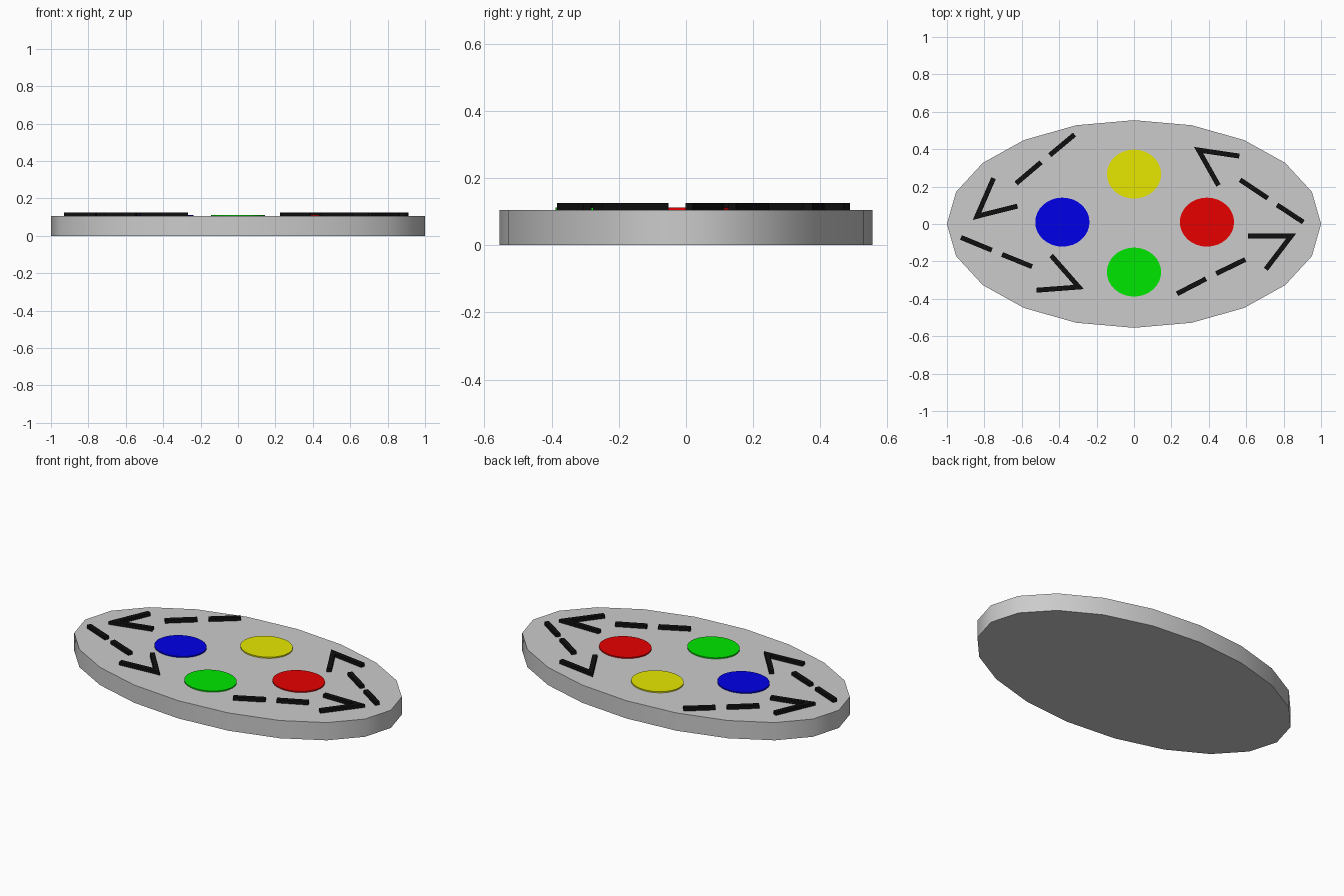
import bpy, bmesh
from mathutils import Vector

if "Cube" in bpy.data.objects:
    bpy.data.objects.remove(bpy.data.objects["Cube"])

BASE_TOP, ARROW_TOP, DISC_TOP = 0.105, 0.125, 0.112
W = 0.026  # stroke width of arrow marks


def material(name, rgb):
    m = bpy.data.materials.new(name)
    m.diffuse_color = (*rgb, 1)
    m.use_nodes = True
    m.node_tree.nodes["Principled BSDF"].inputs["Base Color"].default_value = m.diffuse_color
    return m


def disc(name, x, y, rx, ry, z0, z1, sides, mat=None):
    bpy.ops.mesh.primitive_cylinder_add(vertices=sides, radius=1, depth=1)
    o = bpy.context.object
    o.name = name
    o.scale = (rx, ry, z1 - z0)
    o.location = (x, y, (z0 + z1) / 2)
    # turn so a corner lies on the x axis, then bake the stretch
    bpy.ops.object.transform_apply(location=False, rotation=False, scale=True)
    bpy.ops.object.shade_smooth_by_angle(angle=0.7)
    if mat:
        o.data.materials.append(mat)
    return o


def prism(bm, pts):
    face = bm.faces.new([bm.verts.new((p.x, p.y, BASE_TOP - 0.003)) for p in pts])
    face.normal_update()
    if face.normal.z < 0:
        face.normal_flip()
    top = bmesh.ops.extrude_face_region(bm, geom=[face])['geom']
    bmesh.ops.translate(bm, vec=(0, 0, ARROW_TOP - BASE_TOP + 0.003),
                        verts=[g for g in top if isinstance(g, bmesh.types.BMVert)])


def side(d):
    return Vector((-d.y, d.x))


def arrow(name, dashes, head, mat):
    bm = bmesh.new()
    for a, b in dashes:
        a, b = Vector(a), Vector(b)
        n = side((b - a).normalized()) * W / 2
        prism(bm, [a + n, b + n, b - n, a - n])
    # open V head, measured along its outer edge
    a, tip, b = (Vector(p) for p in head)
    da, db = (a - tip).normalized(), (b - tip).normalized()
    na, nb = side(da), side(db)
    na = na if na.dot(db) > 0 else -na
    nb = nb if nb.dot(da) > 0 else -nb
    sin = abs(da.x * db.y - da.y * db.x)
    inner = tip + (da + db) * W / sin
    prism(bm, [a, tip, b, b + nb * W, inner, a + na * W])
    bmesh.ops.recalc_face_normals(bm, faces=bm.faces)
    me = bpy.data.meshes.new(name)
    bm.to_mesh(me)
    bm.free()
    me.materials.append(mat)
    bpy.context.collection.objects.link(bpy.data.objects.new(name, me))


# Oval base board
disc("base_board", 0, 0, 1, 0.555, 0, BASE_TOP, 20)

# Coloured buttons
for name, x, y, rgb in [("yellow", 0, 0.267, (0.8, 0.8, 0)),
                        ("blue", -0.383, 0.01, (0, 0, 0.8)),
                        ("red", 0.39, 0.01, (0.8, 0, 0)),
                        ("green", 0, -0.257, (0, 0.8, 0))]:
    disc(name + "_button", x, y, 0.145, 0.131, BASE_TOP - 0.003, DISC_TOP, 32,
         material(name, rgb))

# Dashed arrows around the rim
black = material("black", (0.005, 0.005, 0.005))
arrow("arrow_back_left",
      [((-.318, .478), (-.45, .368)), ((-.497, .33), (-.63, .217))],
      [(-.763, .25), (-.862, .022), (-.62, .083)], black)
arrow("arrow_front_left",
      [((-.925, -.072), (-.76, -.14)), ((-.705, -.163), (-.545, -.228))],
      [(-.433, -.16), (-.268, -.348), (-.52, -.367)], black)
arrow("arrow_front_right",
      [((.23, -.373), (.385, -.293)), ((.44, -.265), (.595, -.19))],
      [(.61, -.052), (.866, -.052), (.715, -.25)], black)
arrow("arrow_back_right",
      [((.905, .01), (.765, .102)), ((.715, .138), (.567, .236))],
      [(.565, .376), (.321, .412), (.44, .2)], black)
